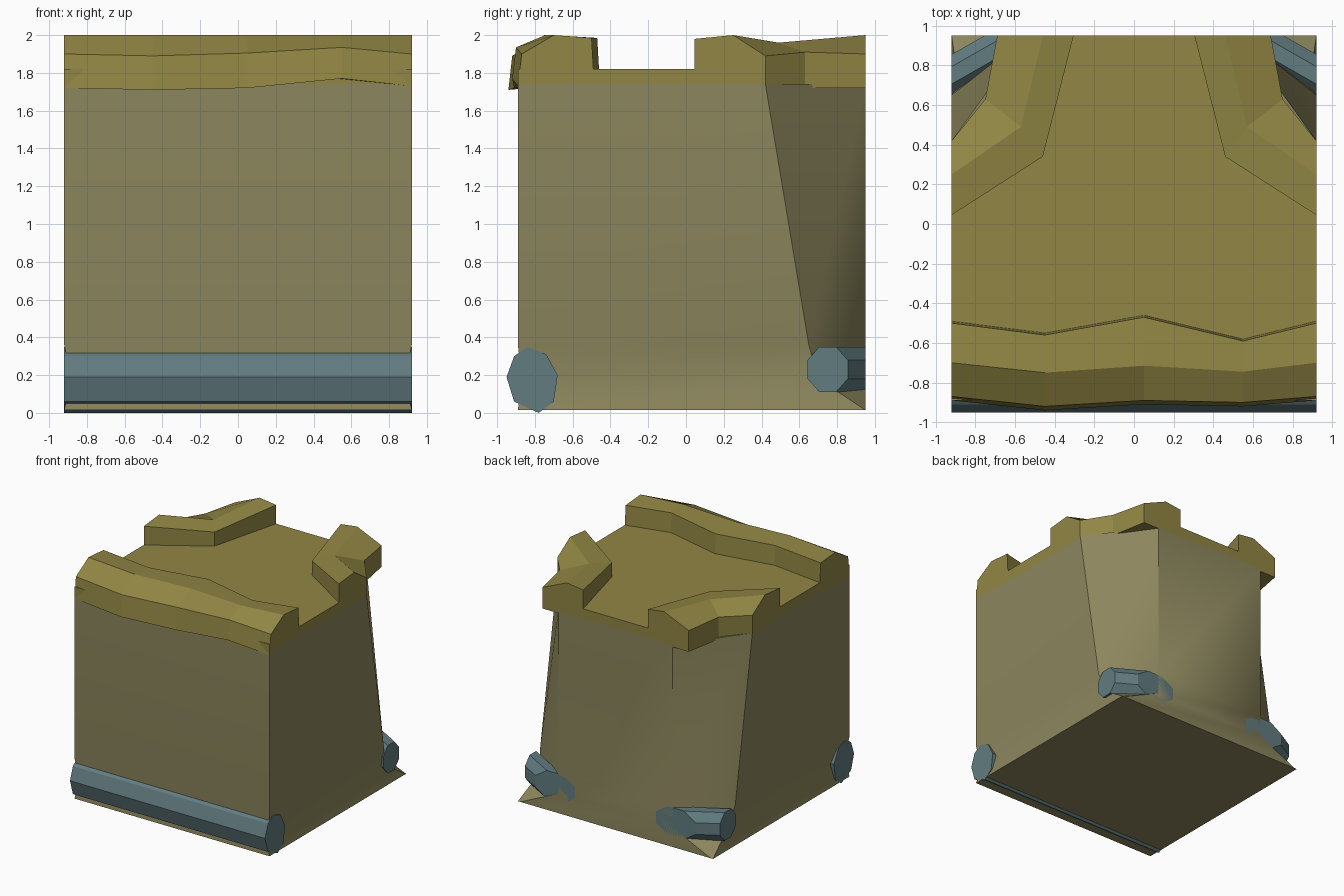
import bpy, bmesh, math
from mathutils import Vector

if "Cube" in bpy.data.objects:
    bpy.data.objects.remove(bpy.data.objects["Cube"], do_unlink=True)


def material(name, rgb):
    mat = bpy.data.materials.new(name)
    mat.use_nodes = True
    mat.diffuse_color = (*rgb, 1)
    mat.node_tree.nodes["Principled BSDF"].inputs["Base Color"].default_value = (*rgb, 1)
    return mat


ROCK = material("olive_rock", (0.265, 0.24, 0.11))
TURF = material("mustard_turf", (0.285, 0.24, 0.058))
SLATE = material("slate_blue", (0.122, 0.2, 0.215))


def loft(name, rings, mat, smooth=None):
    """Bridge closed rings of equal length and close both ends."""
    bm = bmesh.new()
    loops = [[bm.verts.new(p) for p in ring] for ring in rings]
    n = len(loops[0])
    for a, b in zip(loops, loops[1:]):
        for i in range(n):
            j = (i + 1) % n
            bm.faces.new((a[i], a[j], b[j], b[i]))
    bm.faces.new(loops[0])
    bm.faces.new(loops[-1])
    bmesh.ops.recalc_face_normals(bm, faces=bm.faces)
    mesh = bpy.data.meshes.new(name)
    bm.to_mesh(mesh)
    bm.free()
    mesh.materials.append(mat)
    obj = bpy.data.objects.new(name, mesh)
    bpy.context.collection.objects.link(obj)
    if smooth:
        bpy.ops.object.select_all(action="DESELECT")
        obj.select_set(True)
        bpy.context.view_layer.objects.active = obj
        bpy.ops.object.shade_smooth_by_angle(angle=math.radians(smooth))
    return obj


def mirrored(half, z):
    """Full outline from its +x half, listed front to back."""
    return [(x, y, z) for x, y in half] + [(-x, y, z) for x, y in reversed(half)]


HALF, FRONT, BACK = 0.92, -0.89, 0.95

# Rock body: back corners cut away, flaring out to a square foot
loft("rock_body", [
    mirrored([(HALF, FRONT), (HALF, 0.95), (0.9, BACK)], 0.015),
    mirrored([(0.885, -0.87), (0.885, 0.7), (0.54, BACK)], 0.18),
    mirrored([(HALF, FRONT), (HALF, 0.65), (0.54, BACK)], 0.36),
    mirrored([(HALF, FRONT), (HALF, 0.42), (0.54, BACK)], 1.74),
], ROCK, 40)

# Turf slab overhanging the cut corners
edge = [(HALF, FRONT), (HALF, 0.42), (0.75, 0.63), (0.69, BACK)]
loft("turf_slab", [mirrored(edge, 1.72), mirrored(edge, 1.82)], TURF)

# Front rim: x, lip y, lip z, ridge z, crest y, inner y
stations = [
    (-HALF, -0.89, 1.72, 1.9, -0.7, -0.49),
    (-0.45, -0.94, 1.71, 1.89, -0.75, -0.55),
    (0.05, -0.91, 1.72, 1.905, -0.715, -0.46),
    (0.55, -0.92, 1.77, 1.935, -0.745, -0.58),
    (HALF, -0.89, 1.73, 1.9, -0.7, -0.49),
]
loft("front_rim", [
    [(x, lip, low), (x, lip + 0.02, ridge), (x, crest, 2.0),
     (x, inner - 0.01, 1.985), (x, inner, 1.81), (x, inner, 1.75)]
    for x, lip, low, ridge, crest, inner in stations
], TURF)

# Corner rims: outer, crest and inner points, with ridge and crest heights
corner = [
    ((HALF, 0.42), (HALF, 0.25), (HALF, 0.045), 1.89, 2.0),
    ((0.75, 0.63), (0.57, 0.49), (0.46, 0.34), 1.91, 1.96),
    ((0.69, BACK), (0.46, BACK), (0.305, BACK), 1.9, 2.0),
]
for side, s in (("left", 1), ("right", -1)):
    loft("back_rim_" + side, [
        [(s * o[0], o[1], 1.72), (s * o[0], o[1], ridge), (s * c[0], c[1], top),
         (s * i[0], i[1], top - 0.02), (s * i[0], i[1], 1.8)]
        for o, c, i, ridge, top in corner
    ], TURF)

# Eight-sided stone roll along the foot of the front
roll = [(-0.95, 0.19), (-0.91, 0.3), (-0.84, 0.35), (-0.74, 0.31),
        (-0.68, 0.2), (-0.7, 0.06), (-0.78, 0.0), (-0.91, 0.06)]
loft("front_roll", [[(x, y, z) for y, z in roll] for x in (-HALF, HALF)], SLATE, 25)

# Short stone rolls crossing the cut corners, trimmed flush with the tile edges
start, end = Vector((HALF, 0.75)), Vector((0.57, BACK))
run = (end - start).normalized()
out = Vector((-run.y, run.x)) * -1
if out.x < 0:
    out = -out
for side, s in (("left", 1), ("right", -1)):
    side_ring, back_ring = [], []
    for k in range(8):
        a = math.tau * (k + 0.5) / 8
        p = start + out * 0.1 * math.cos(a)
        z = 0.23 + 0.13 * math.sin(a)
        q = p + run * ((HALF - p.x) / run.x)
        r = p + run * ((BACK - p.y) / run.y)
        side_ring.append((s * q.x, q.y, z))
        back_ring.append((s * r.x, r.y, z))
    loft("corner_roll_" + side, [side_ring, back_ring], SLATE, 25)
